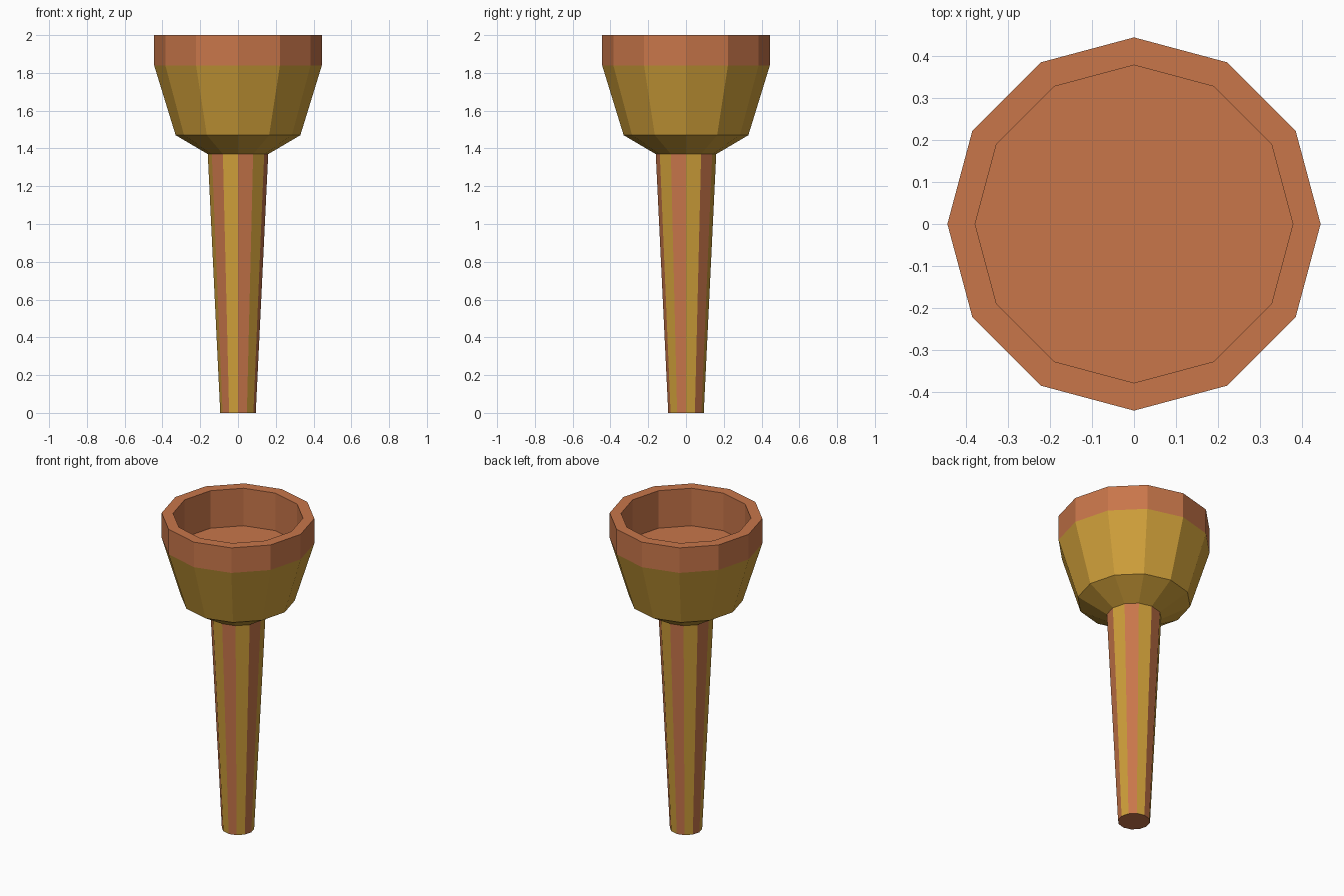
import bpy, math

if "Cube" in bpy.data.objects:
    bpy.data.objects.remove(bpy.data.objects["Cube"])

SIDES = 12


def material(name, rgb):
    m = bpy.data.materials.new(name)
    lin = [(c / 255 / 12.92) if c <= 10 else ((c / 255 + 0.055) / 1.055) ** 2.4 for c in rgb]
    m.diffuse_color = (*lin, 1)
    m.use_nodes = True
    m.node_tree.nodes["Principled BSDF"].inputs["Base Color"].default_value = m.diffuse_color
    return m


COPPER = material("copper", (200, 118, 74))
GOLD = material("gold", (208, 160, 58))


def lathe(name, profile, colour_rule):
    """Turn a (radius, z) profile into a 12-sided solid with capped ends."""
    verts = [(r * math.cos(math.tau * i / SIDES), r * math.sin(math.tau * i / SIDES), z)
             for r, z in profile for i in range(SIDES)]
    faces, slots = [], []
    for k in range(len(profile) - 1):
        for i in range(SIDES):
            j = (i + 1) % SIDES
            a, b = k * SIDES, (k + 1) * SIDES
            faces.append((a + i, a + j, b + j, b + i))
            slots.append(colour_rule(k, i))
    last = (len(profile) - 1) * SIDES
    faces += [tuple(reversed(range(SIDES))), tuple(range(last, last + SIDES))]
    slots += [0, 0]
    mesh = bpy.data.meshes.new(name)
    mesh.from_pydata(verts, [], faces)
    mesh.materials.append(COPPER)
    mesh.materials.append(GOLD)
    mesh.polygons.foreach_set("material_index", slots)
    mesh.update()
    obj = bpy.data.objects.new(name, mesh)
    bpy.context.collection.objects.link(obj)
    return obj


# Tapered handle with alternating gold and copper staves
lathe("handle", [(0.094, 0), (0.16, 1.37)], lambda k, i: 1 - i % 2)

# Gold cup with copper rim and recessed copper floor
lathe("cup", [(0.16, 1.37), (0.33, 1.47), (0.444, 1.84), (0.444, 2.0),
              (0.378, 2.0), (0.378, 1.76)], lambda k, i: 1 if k < 2 else 0)
